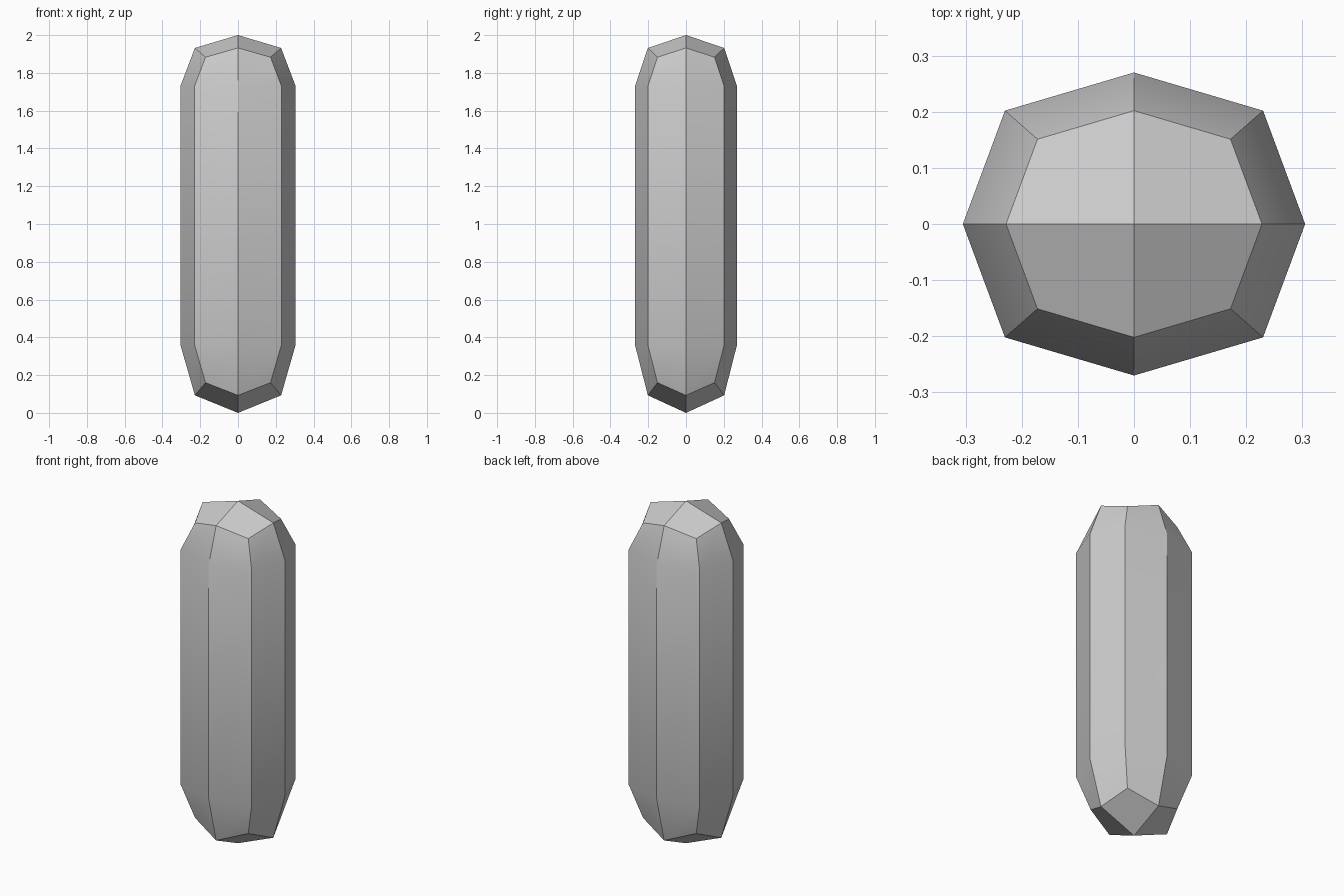
import bpy, bmesh, math

if "Cube" in bpy.data.objects:
    bpy.data.objects.remove(bpy.data.objects["Cube"])

# Eight-sided cross-section: alternating mid-side and corner points
SECTION = [(0.305, 0), (0.23, 0.202), (0, 0.27), (-0.23, 0.202),
           (-0.305, 0), (-0.23, -0.202), (0, -0.27), (0.23, -0.202)]

bm = bmesh.new()


def ring(scale, z_mid, z_corner):
    return [bm.verts.new((x * scale, y * scale, z_corner if i % 2 else z_mid))
            for i, (x, y) in enumerate(SECTION)]


# Rings from bottom to top
rings = [ring(0.748, 0.093, 0.16), ring(1, 0.36, 0.36),
         ring(1, 1.73, 1.73), ring(0.748, 1.932, 1.883)]

# Side walls
for low, high in zip(rings, rings[1:]):
    for i in range(8):
        j = (i + 1) % 8
        bm.faces.new((low[i], low[j], high[j], high[i]))

# Pointed caps, four quads each
for edge, z in ((rings[0], 0), (rings[-1], 2)):
    tip = bm.verts.new((0, 0, z))
    for i in range(0, 8, 2):
        bm.faces.new((tip, edge[i], edge[i + 1], edge[(i + 2) % 8]))

bmesh.ops.recalc_face_normals(bm, faces=bm.faces)
mesh = bpy.data.meshes.new("faceted_capsule")
bm.to_mesh(mesh)
bm.free()
body = bpy.data.objects.new("faceted_capsule", mesh)
bpy.context.collection.objects.link(body)

# Soft ends with sharp long edges
bpy.context.view_layer.objects.active = body
body.select_set(True)
bpy.ops.object.shade_smooth_by_angle(angle=math.radians(30))
